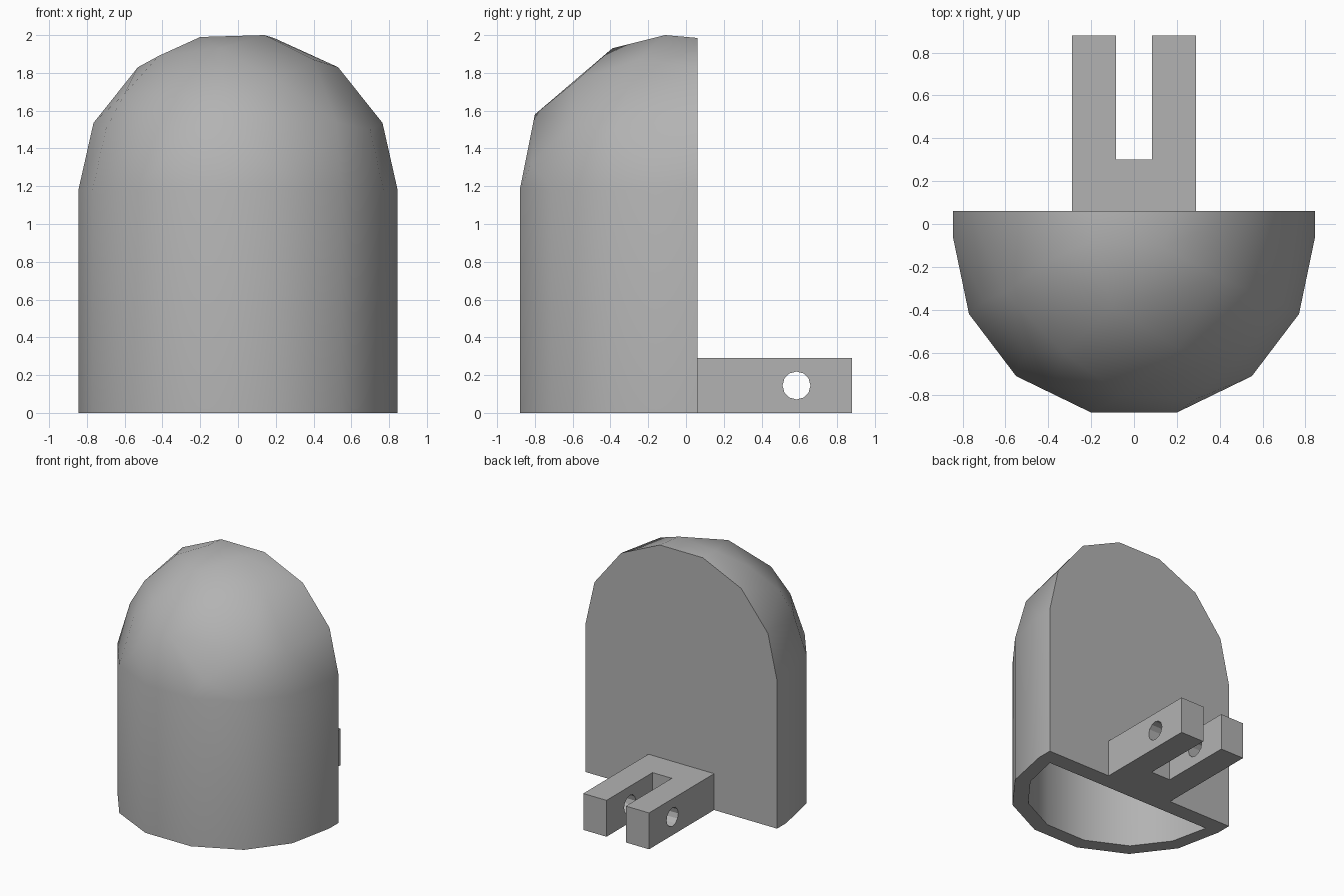
import bpy, bmesh, math
from mathutils import Matrix, Vector

if "Cube" in bpy.data.objects:
    bpy.data.objects.remove(bpy.data.objects["Cube"])

grey = bpy.data.materials.new("plain grey")
grey.use_nodes = True
colour = (0.45, 0.45, 0.45, 1)
grey.diffuse_color = colour
grey.node_tree.nodes["Principled BSDF"].inputs["Base Color"].default_value = colour

BACK = 0.06


def make(name, bm):
    bmesh.ops.recalc_face_normals(bm, faces=bm.faces)
    mesh = bpy.data.meshes.new(name)
    bm.to_mesh(mesh)
    bm.free()
    mesh.materials.append(grey)
    ob = bpy.data.objects.new(name, mesh)
    bpy.context.collection.objects.link(ob)
    return ob


def hull(name, points):
    bm = bmesh.new()
    for p in points:
        bm.verts.new(p)
    bmesh.ops.convex_hull(bm, input=bm.verts)
    bmesh.ops.delete(bm, geom=[v for v in bm.verts if not v.link_faces], context='VERTS')
    bmesh.ops.dissolve_limit(bm, angle_limit=0.01, verts=bm.verts, edges=bm.edges)
    return make(name, bm)


def cut(ob, cutter):
    cutter.hide_render = True
    mod = ob.modifiers.new("cut", 'BOOLEAN')
    mod.object = cutter
    mod.solver = 'EXACT'
    bpy.context.view_layer.objects.active = ob
    bpy.ops.object.modifier_apply(modifier=mod.name)
    bpy.data.objects.remove(cutter)


# Half-round wall outline, mirrored across x
half = [(0.2, -0.88), (0.55, -0.71), (0.77, -0.42), (0.845, -0.06), (0.845, BACK)]
outline = [(s * x, y) for s in (1, -1) for x, y in half]
points = [(x, y, z) for z in (0, 1.18) for x, y in outline]

# Arched back edge and irregular dome facets
arch = [(0.765, 1.535), (0.53, 1.83), (0.19, 1.985)]
points += [(s * x, BACK, z) for s in (1, -1) for x, z in arch]
points += [
    (0.14, -0.11, 2.0), (-0.2, -0.08, 1.99), (-0.1, -0.39, 1.93),
    (0.4, -0.25, 1.87), (-0.42, -0.18, 1.89), (0.21, -0.58, 1.76),
    (-0.33, -0.6, 1.7), (-0.6, -0.32, 1.69), (0.52, -0.59, 1.54),
    (0.7, -0.38, 1.5), (-0.7, -0.36, 1.5), (-0.5, -0.6, 1.53),
    (-0.05, -0.8, 1.58), (0.28, -0.82, 1.32), (-0.38, -0.76, 1.35),
]
shell = hull("domed_shell", points)

# Hollow interior, open at the bottom
inner = [(x * 0.87, min(y * 0.87, -0.07), z * 0.94 if z else -0.1) for x, y, z in points]
cut(shell, hull("cavity_cutter", inner))
bpy.ops.object.select_all(action='DESELECT')
shell.select_set(True)
bpy.context.view_layer.objects.active = shell
bpy.ops.object.shade_smooth_by_angle(angle=math.radians(40))

# Forked hinge lug on the back
fork = [(0.29, BACK), (0.29, 0.88), (0.085, 0.88), (0.085, 0.3)]
fork += [(-x, y) for x, y in reversed(fork)]
bm = bmesh.new()
face = bm.faces.new([bm.verts.new((x, y, 0)) for x, y in fork])
ext = bmesh.ops.extrude_face_region(bm, geom=[face])
top = [g for g in ext["geom"] if isinstance(g, bmesh.types.BMVert)]
bmesh.ops.translate(bm, verts=top, vec=Vector((0, 0, 0.29)))
lug = make("hinge_fork", bm)

# Pin hole through both prongs
bm = bmesh.new()
bmesh.ops.create_cone(bm, cap_ends=True, segments=12, radius1=0.074, radius2=0.074, depth=1,
                      matrix=Matrix.Translation((0, 0.585, 0.145)) @ Matrix.Rotation(math.pi / 2, 4, 'Y'))
cut(lug, make("pin_hole_cutter", bm))
